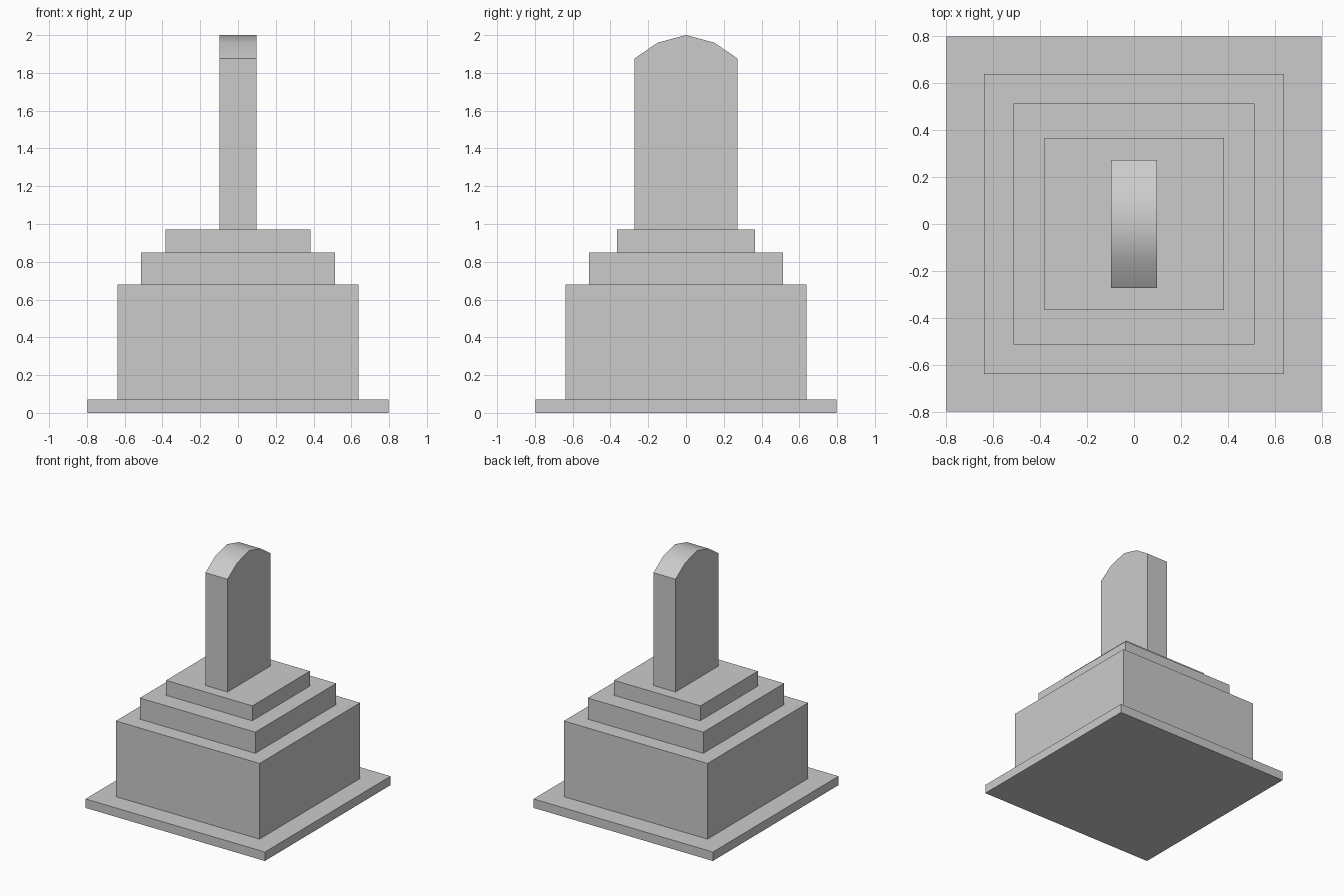
import bpy
import bmesh
import math

if "Cube" in bpy.data.objects:
    bpy.data.objects.remove(bpy.data.objects["Cube"])


def box(name, half_x, half_y, z0, z1):
    bm = bmesh.new()
    bmesh.ops.create_cube(bm, size=1)
    bmesh.ops.scale(bm, vec=(2 * half_x, 2 * half_y, z1 - z0), verts=bm.verts)
    bmesh.ops.translate(bm, vec=(0, 0, (z0 + z1) / 2), verts=bm.verts)
    return finish(name, bm)


def finish(name, bm):
    bmesh.ops.recalc_face_normals(bm, faces=bm.faces)
    mesh = bpy.data.meshes.new(name)
    bm.to_mesh(mesh)
    bm.free()
    obj = bpy.data.objects.new(name, mesh)
    bpy.context.collection.objects.link(obj)
    return obj


# Stepped pedestal, from the ground up
box("base_slab", 0.797, 0.797, 0.0, 0.072)
box("main_block", 0.638, 0.638, 0.072, 0.68)
box("middle_step", 0.513, 0.513, 0.68, 0.85)
box("top_step", 0.383, 0.365, 0.85, 0.97)

# Upright stone with a low arched top, profile in the y-z plane
half_profile = [(0.273, 0.97), (0.273, 1.876), (0.15, 1.96)]
profile = half_profile + [(0, 2.0)] + [(-y, z) for y, z in reversed(half_profile)]
half_thickness = 0.098
bm = bmesh.new()
face = bm.faces.new([bm.verts.new((-half_thickness, y, z)) for y, z in profile])
result = bmesh.ops.extrude_face_region(bm, geom=[face])
moved = [g for g in result["geom"] if isinstance(g, bmesh.types.BMVert)]
bmesh.ops.translate(bm, vec=(2 * half_thickness, 0, 0), verts=moved)
stone = finish("upright_stone", bm)

# Smooth only the arch, keeping the side edges sharp
bpy.context.view_layer.objects.active = stone
stone.select_set(True)
bpy.ops.object.shade_smooth_by_angle(angle=math.radians(40))
